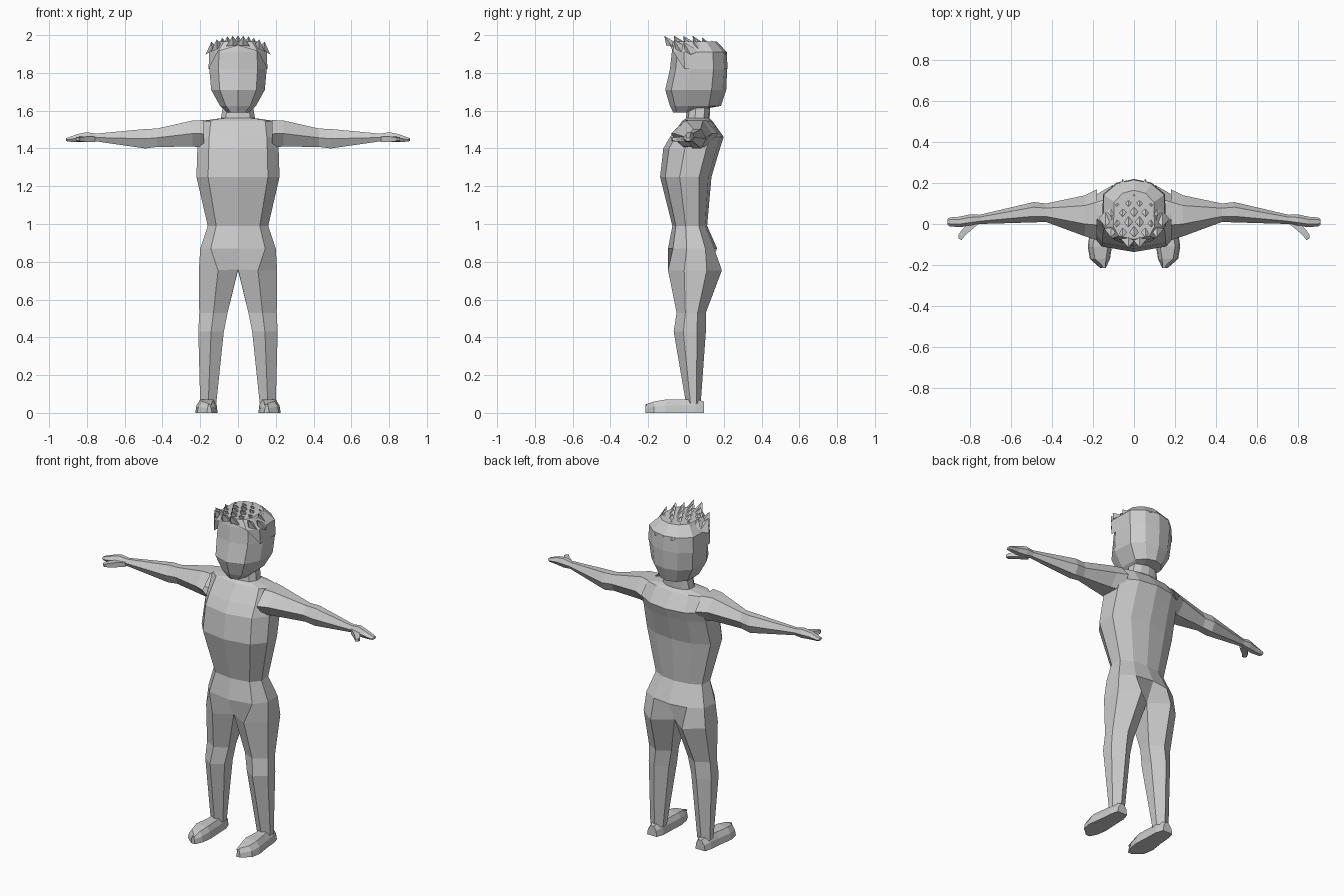
import bpy, bmesh
from mathutils import Vector

if "Cube" in bpy.data.objects:
    bpy.data.objects.remove(bpy.data.objects["Cube"])


def finish(name, bm, mirror=True):
    bmesh.ops.remove_doubles(bm, verts=bm.verts, dist=0.0005)
    bmesh.ops.recalc_face_normals(bm, faces=bm.faces)
    me = bpy.data.meshes.new(name)
    bm.to_mesh(me)
    bm.free()
    ob = bpy.data.objects.new(name, me)
    bpy.context.collection.objects.link(ob)
    if mirror:
        m = ob.modifiers.new("mirror", 'MIRROR')
        m.use_axis[0] = True
        m.merge_threshold = 0.001
    return ob


def loft(bm, rings, closed, cap_start=False, cap_end=False):
    """Skin rings of points; closed(i) tells if the band after ring i wraps round."""
    vs = [[bm.verts.new(p) for p in r] for r in rings]
    n = len(vs[0])
    for i, (a, b) in enumerate(zip(vs, vs[1:])):
        for j in range(n if closed(i) else n - 1):
            k = (j + 1) % n
            bm.faces.new((a[j], a[k], b[k], b[j]))
    if cap_start:
        bm.faces.new(vs[0])
    if cap_end:
        bm.faces.new(vs[-1])


def half_ring(z, w, yf, yb, front=.72, dip=.1, side=.38):
    d = yb - yf
    return [(0, yf, z), (front * w, yf + dip * d, z), (w, yf + side * d, z),
            (w * .97, yf + .76 * d, z), (.55 * w, yb - .06 * d, z), (0, yb, z)]


def leg_ring(z, xi, xo, yf, yb):
    d, w = yb - yf, xo - xi
    return [(xi, yf + .25 * d, z), (xi + .5 * w, yf, z), (xo, yf + .3 * d, z),
            (xo, yf + .72 * d, z), (xi + .5 * w, yb, z), (xi, yf + .72 * d, z)]


# Neck, torso and legs: open half rings that become closed leg rings at the crotch
torso = [(1.65, .075, .01, .13), (1.56, .09, 0, .125), (1.545, .20, -.02, .14),
         (1.46, .212, -.085, .20), (1.40, .215, -.12, .18), (1.25, .22, -.137, .135),
         (.99, .16, -.072, .112), (.87, .20, -.095, .165)]
legs = [(.755, .004, .207, -.095, .19), (.53, .055, .205, -.05, .105),
        (.43, .075, .21, -.065, .105), (.05, .115, .20, 0, .078)]
bm = bmesh.new()
rings = [half_ring(*t) for t in torso] + [leg_ring(*t) for t in legs]
crotch = rings[len(torso)]
crotch[0], crotch[5] = (0, -.04, .76), (0, .11, .755)
loft(bm, rings, lambda i: i >= len(torso))
finish("body", bm)


def arm_ring(x, yf, yb, lo, hi):
    d, m = yb - yf, (lo + hi) / 2
    return [(x, yf, m), (x, yf + .3 * d, hi), (x, yb - .25 * d, hi),
            (x, yb, m), (x, yb - .25 * d, lo), (x, yf + .25 * d, lo)]


# Arms and hands
arm = [(.18, -.08, .17, 1.405, 1.55), (.24, -.06, .14, 1.41, 1.548),
       (.43, .01, .10, 1.408, 1.505), (.49, .008, .107, 1.40, 1.503),
       (.755, 0, .045, 1.438, 1.478), (.80, -.01, .047, 1.433, 1.486),
       (.85, -.015, .036, 1.434, 1.476), (.90, -.012, .032, 1.436, 1.458),
       (.91, -.004, .024, 1.44, 1.454)]
bm = bmesh.new()
loft(bm, [arm_ring(*t) for t in arm], lambda i: True, cap_end=True)
finish("arm", bm)

# Thumbs: square tube along a bent path
path = [(.775, .01, .017), (.825, -.035, .015), (.845, -.06, .012), (.85, -.075, .008)]
bm = bmesh.new()
loft(bm, [[(x - r, y - r * .5, 1.45 - r), (x + r, y + r * .5, 1.45 - r),
           (x + r, y + r * .5, 1.45 + r * .8), (x - r, y - r * .5, 1.45 + r * .8)]
          for x, y, r in path], lambda i: True, True, True)
finish("thumb", bm)

# Feet
foot = [(.095, .13, .195, .06), (.05, .115, .207, .075), (-.02, .113, .213, .07),
        (-.11, .108, .226, .07), (-.17, .117, .216, .06), (-.215, .138, .165, .045)]
bm = bmesh.new()
loft(bm, [[(a, y, 0), (b, y, 0), (b - .006, y, h * .55), (b - .025, y, h),
           (a + .02, y, h), (a + .005, y, h * .6)] for y, a, b, h in foot],
     lambda i: True, True, True)
finish("foot", bm)

# Head: the underside slopes up towards the back
head = [(1.59, .055, -.068, .13), (1.625, .095, -.085, .185), (1.71, .142, -.11, .213),
        (1.82, .152, -.085, .218), (1.91, .148, -.075, .212), (1.955, .11, -.065, .165)]
bm = bmesh.new()
rings = [half_ring(*t, front=.68, dip=.1, side=.36) for t in head]
rings[0] = [(x, y, z + max(0, y) * .2) for x, y, z in rings[0]]
loft(bm, rings, lambda i: False, True, True)
finish("head", bm)

# Hair band wrapped round the sides and back, ending above the brow
bm = bmesh.new()
band = [(1.82, .156, -.088, .22), (1.91, .152, -.09, .216), (1.965, .10, -.075, .165)]
rings = [half_ring(*t, front=.75, dip=.07, side=.26) for t in band]
rings[0][0] = rings[1][0] = (0, -.085, 1.945)
rings[0][1] = rings[1][1] = (.105, -.07, 1.915)
loft(bm, rings, lambda i: False, cap_end=True)
finish("hair_band", bm)


# Hair spikes: staggered rows of forward leaning pyramids on a dome
def dome(x, y):
    return 1.962 - 1.7 * x * x - 1.6 * max(0, y - .05) ** 2


bm = bmesh.new()
for row in range(6):
    y = .175 - row * .05
    for col in range(-3, 4):
        x = (col + .5 * (row % 2)) * .055
        if (x / .142) ** 2 + ((y - .05) / .15) ** 2 > 1:
            continue
        base = [bm.verts.new((x + dx, y + dy, dome(x + dx, y + dy) - .015))
                for dx, dy in ((-.034, 0), (0, -.03), (.034, 0), (0, .045))]
        tip = bm.verts.new((x * 1.02, max(y - .04, -.118), dome(x, y) + .036))
        for i in range(4):
            bm.faces.new((base[i], base[(i + 1) % 4], tip))
finish("hair_spikes", bm, mirror=False)
